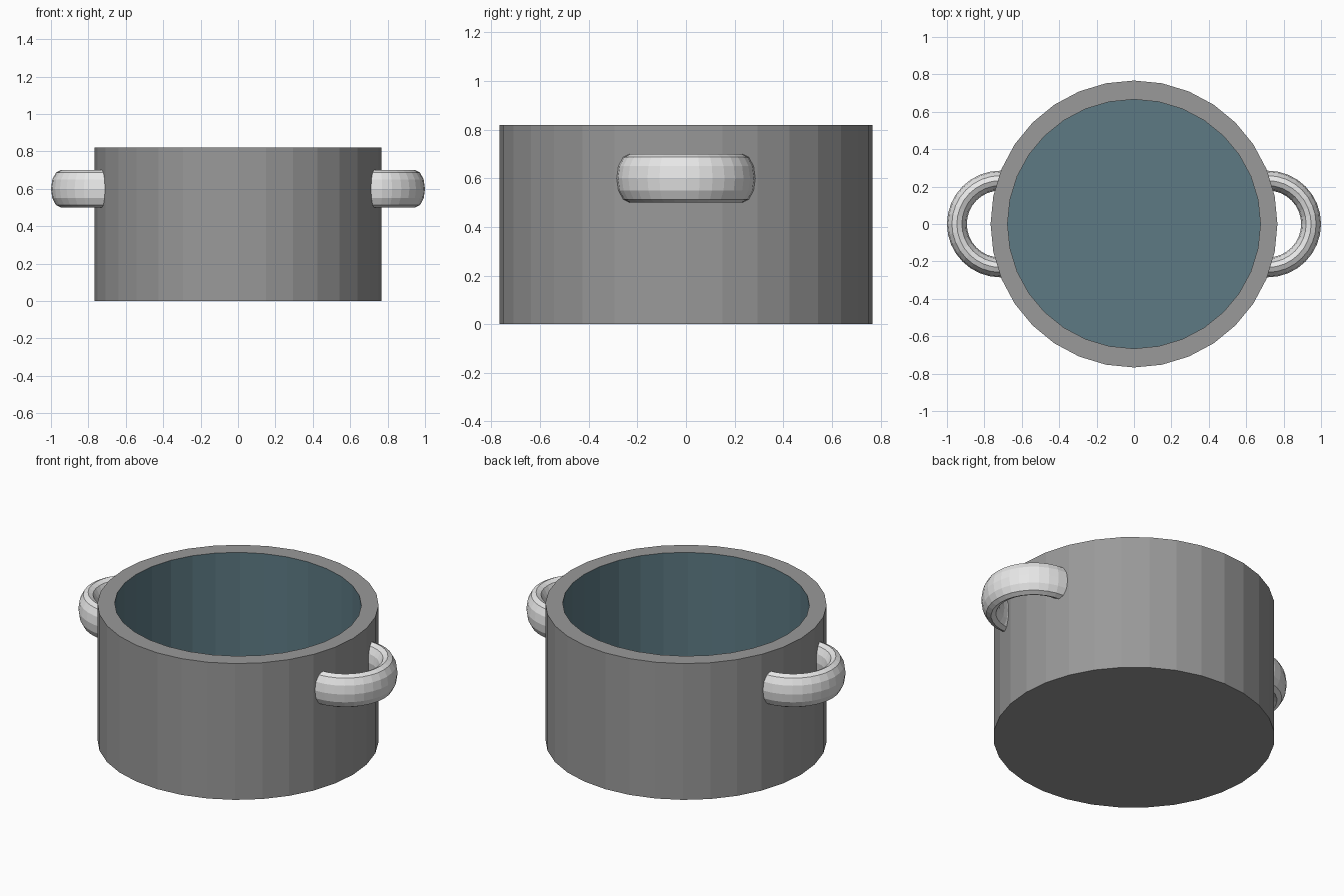
import bpy, bmesh
from math import cos, sin, tau

SIDES = 32

cube = bpy.data.objects.get("Cube")
if cube:
    bpy.data.objects.remove(cube, do_unlink=True)


def make_material(name, rgb):
    mat = bpy.data.materials.new(name)
    mat.use_nodes = True
    mat.diffuse_color = (*rgb, 1)
    mat.node_tree.nodes["Principled BSDF"].inputs["Base Color"].default_value = (*rgb, 1)
    return mat


def finish(bm, name, materials):
    bmesh.ops.recalc_face_normals(bm, faces=bm.faces)
    mesh = bpy.data.meshes.new(name)
    bm.to_mesh(mesh)
    bm.free()
    for mat in materials:
        mesh.materials.append(mat)
    obj = bpy.data.objects.new(name, mesh)
    bpy.context.collection.objects.link(obj)
    return obj


def bridge(bm, a, b, material=0):
    n = len(a)
    for i in range(n):
        j = (i + 1) % n
        bm.faces.new((a[i], a[j], b[j], b[i])).material_index = material


steel = make_material("grey steel", (0.32, 0.32, 0.32))
lining = make_material("teal lining", (0.11, 0.195, 0.231))
light_metal = make_material("light metal", (0.8, 0.8, 0.8))

# Pot body: outer wall, rim, lined inner wall and floor
bm = bmesh.new()
rings = []
for rx, ry, z in ((0.767, 0.767, 0), (0.767, 0.767, 0.82),
                  (0.676, 0.666, 0.82), (0.676, 0.666, 0.1)):
    rings.append([bm.verts.new((rx * cos(tau * i / SIDES), ry * sin(tau * i / SIDES), z))
                  for i in range(SIDES)])
for k, material in enumerate((0, 0, 1)):
    bridge(bm, rings[k], rings[k + 1], material)
bm.faces.new(rings[0])
bm.faces.new(rings[-1]).material_index = 1
finish(bm, "pot_body", [steel, lining])


# Handles: tall oval rings cut off inside the wall
def make_handle(name, side):
    bm = bmesh.new()
    loops = []
    for i in range(SIDES):
        a = tau * i / SIDES
        loop = []
        for j in range(12):
            b = tau * j / 12
            r = 0.232 + 0.053 * cos(b)
            loop.append(bm.verts.new((side * (0.715 + r * cos(a)), r * sin(a),
                                      0.6 + 0.1 * sin(b))))
        loops.append(loop)
    for i in range(SIDES):
        bridge(bm, loops[i], loops[(i + 1) % SIDES])
    bmesh.ops.bisect_plane(bm, geom=bm.verts[:] + bm.edges[:] + bm.faces[:],
                           plane_co=(side * 0.66, 0, 0), plane_no=(-side, 0, 0),
                           clear_outer=True)
    bmesh.ops.holes_fill(bm, edges=[e for e in bm.edges if e.is_boundary], sides=0)
    finish(bm, name, [light_metal])


make_handle("left_handle", 1)
make_handle("right_handle", -1)
